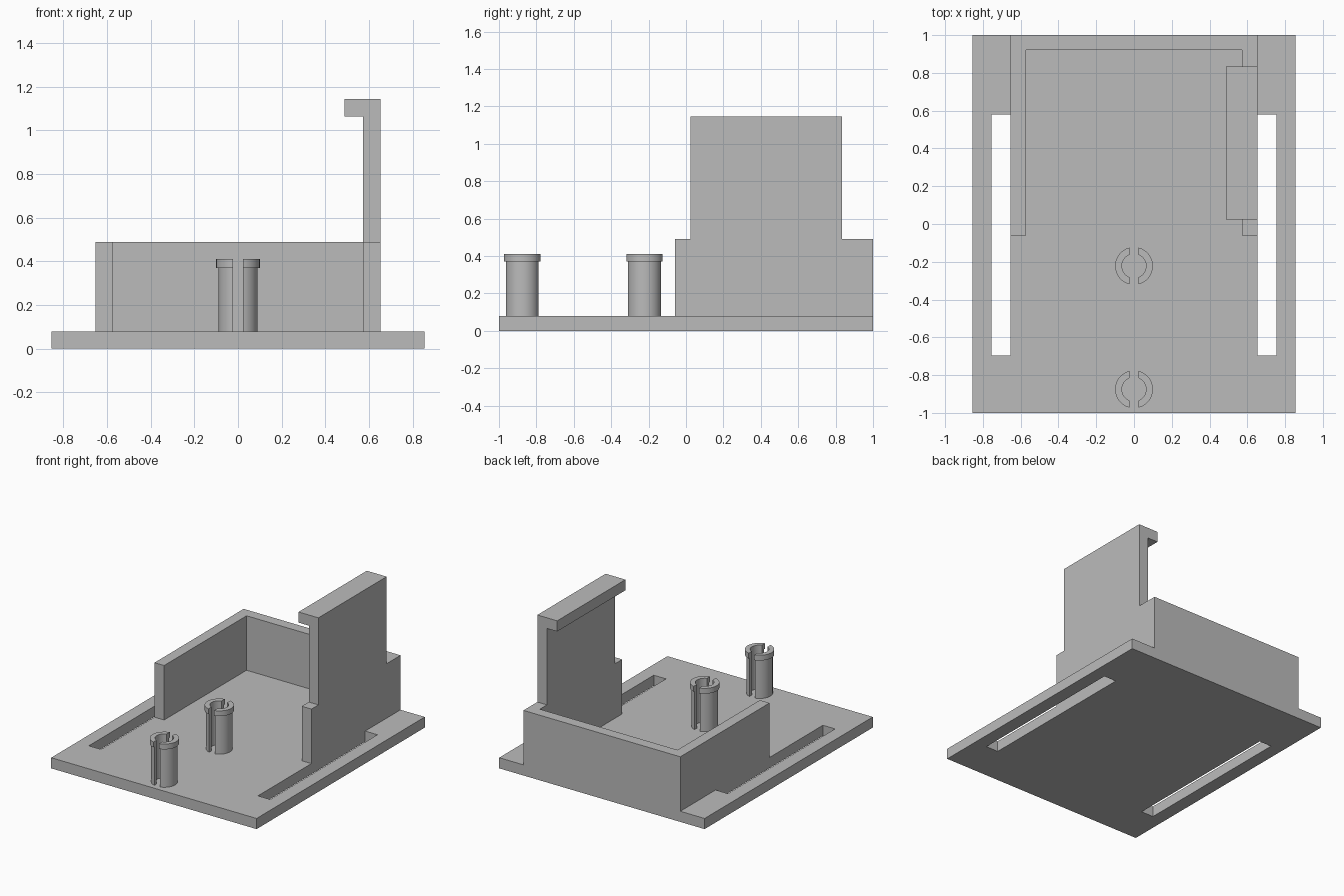
import bpy, bmesh
from math import acos, sin, cos, pi
from mathutils import Vector

cube = bpy.data.objects.get("Cube")
if cube:
    bpy.data.objects.remove(cube, do_unlink=True)

grey = bpy.data.materials.new("plain_grey")
grey.use_nodes = True
colour = (0.5, 0.5, 0.5, 1)
grey.diffuse_color = colour
grey.node_tree.nodes["Principled BSDF"].inputs["Base Color"].default_value = colour


def finish(bm, name):
    bmesh.ops.recalc_face_normals(bm, faces=bm.faces[:])
    mesh = bpy.data.meshes.new(name)
    bm.to_mesh(mesh)
    bm.free()
    mesh.materials.append(grey)
    obj = bpy.data.objects.new(name, mesh)
    bpy.context.collection.objects.link(obj)
    return obj


def extrude(bm, faces, vector):
    result = bmesh.ops.extrude_face_region(bm, geom=faces, use_keep_orig=True)
    moved = [v for v in result["geom"] if isinstance(v, bmesh.types.BMVert)]
    bmesh.ops.translate(bm, verts=moved, vec=vector)


def prism(name, outline, vector):
    bm = bmesh.new()
    face = bm.faces.new([bm.verts.new(p) for p in outline])
    extrude(bm, [face], Vector(vector))
    return finish(bm, name)


BASE, WALL, TALL, LIP = 0.08, 0.49, 1.145, 1.065
IN, OUT = 0.573, 0.653

# Base plate with two long slots
xs = [-0.855, -0.755, -OUT, OUT, 0.755, 0.855]
ys = [-1, -0.695, 0.58, 1]
bm = bmesh.new()
grid = [[bm.verts.new((x, y, 0)) for y in ys] for x in xs]
cells = []
for i in range(len(xs) - 1):
    for j in range(len(ys) - 1):
        if not (i in (1, 3) and j == 1):
            cells.append(bm.faces.new([grid[i][j], grid[i + 1][j],
                                       grid[i + 1][j + 1], grid[i][j + 1]]))
extrude(bm, cells, Vector((0, 0, BASE)))
finish(bm, "base_plate")

# Low wall along the right side and the back
low = [(-OUT, -0.06), (-IN, -0.06), (-IN, 0.92), (IN, 0.92), (IN, 1), (-OUT, 1)]
prism("low_wall", [(x, y, BASE) for x, y in low], (0, 0, WALL - BASE))

# Left wall with its tall middle section
side = [(-0.06, BASE), (1, BASE), (1, WALL), (0.835, WALL),
        (0.835, TALL), (0.023, TALL), (0.023, WALL), (-0.06, WALL)]
prism("tall_wall", [(IN, y, z) for y, z in side], (OUT - IN, 0, 0))

# Inward lip on top of the tall wall
lip = [(0.023, LIP), (0.835, LIP), (0.835, TALL), (0.023, TALL)]
prism("wall_lip", [(0.488, y, z) for y, z in lip], (IN - 0.488, 0, 0))

# Hollow split pegs: each half sweeps one profile between flat cut ends
GAP, STEPS = 0.023, 24
section = [(0.064, BASE), (0.09, BASE), (0.09, 0.37),
           (0.1, 0.37), (0.1, 0.41), (0.064, 0.41)]


def split_peg(name, y):
    bm = bmesh.new()
    for sign in (-1, 1):
        rings = []
        for s in range(STEPS + 1):
            ring = []
            for r, z in section:
                a = (2 * s / STEPS - 1) * acos(GAP / r)
                ring.append(bm.verts.new((sign * r * cos(a), y + r * sin(a), z)))
            rings.append(ring)
        n = len(section)
        for a, b in zip(rings, rings[1:]):
            for k in range(n):
                m = (k + 1) % n
                bm.faces.new([a[k], a[m], b[m], b[k]])
        bm.faces.new(rings[0])
        bm.faces.new(rings[-1])
    obj = finish(bm, name)
    bpy.ops.object.select_all(action="DESELECT")
    obj.select_set(True)
    bpy.context.view_layer.objects.active = obj
    bpy.ops.object.shade_smooth_by_angle(angle=pi / 6)


split_peg("front_peg", -0.875)
split_peg("middle_peg", -0.222)
